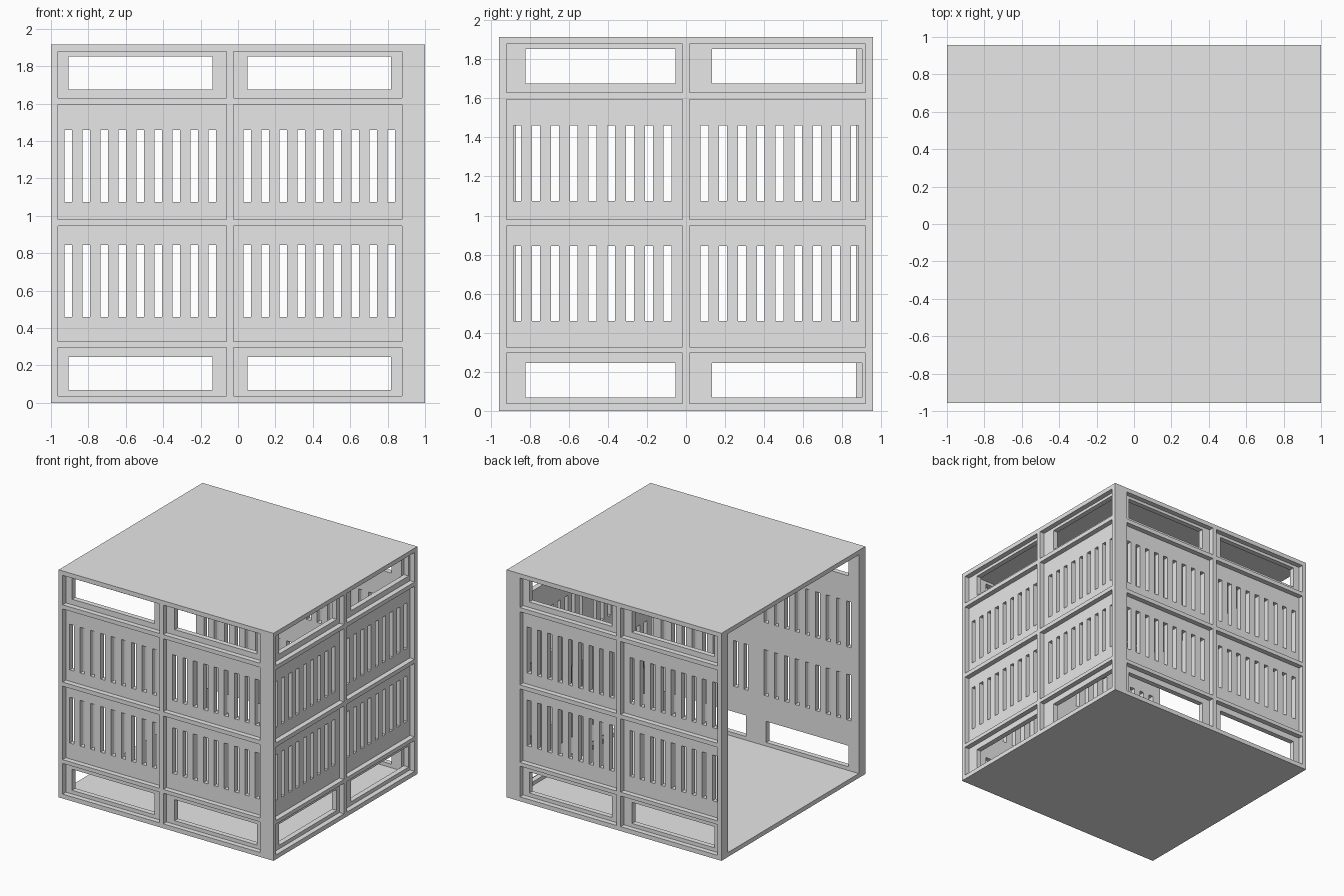
import bpy
import bmesh

old = bpy.data.objects.get("Cube")
if old:
    bpy.data.objects.remove(old)

grey = bpy.data.materials.new("light_grey")
grey.use_nodes = True
colour = (0.8, 0.8, 0.8, 1)
grey.diffuse_color = colour
grey.node_tree.nodes["Principled BSDF"].inputs["Base Color"].default_value = colour

HALF = 0.957      # half depth of the box
TOP = 1.915       # total height
PLATE = 0.037     # floor, roof and rib thickness
RECESS = 0.043    # depth of panels behind the ribs
WALL = 0.087      # total wall thickness


def finish(name, bm):
    bmesh.ops.recalc_face_normals(bm, faces=bm.faces)
    mesh = bpy.data.meshes.new(name)
    bm.to_mesh(mesh)
    bm.free()
    mesh.materials.append(grey)
    obj = bpy.data.objects.new(name, mesh)
    bpy.context.collection.objects.link(obj)
    return obj


def sheet(name, place, size, holes, near, far):
    """Slab pierced by rectangular holes; place maps (along, depth, z)."""
    cuts_u = sorted({size[0], size[1]} | {h[i] for h in holes for i in (0, 1)})
    cuts_z = sorted({size[2], size[3]} | {h[i] for h in holes for i in (2, 3)})
    bm = bmesh.new()
    verts = {}

    def vert(u, z):
        if (u, z) not in verts:
            verts[u, z] = bm.verts.new(place(u, near, z))
        return verts[u, z]

    for a, b in zip(cuts_u, cuts_u[1:]):
        for c, d in zip(cuts_z, cuts_z[1:]):
            u, z = (a + b) / 2, (c + d) / 2
            if not any(h[0] < u < h[1] and h[2] < z < h[3] for h in holes):
                bm.faces.new([vert(a, c), vert(b, c), vert(b, d), vert(a, d)])
    loose = [v for v in bm.verts if not v.link_faces]
    bmesh.ops.delete(bm, geom=loose, context='VERTS')
    grown = bmesh.ops.extrude_face_region(bm, geom=bm.faces[:], use_keep_orig=True)
    shift = place_vector(place, far - near)
    moved = [g for g in grown["geom"] if isinstance(g, bmesh.types.BMVert)]
    bmesh.ops.translate(bm, verts=moved, vec=shift)
    return finish(name, bm)


def place_vector(place, depth):
    return [b - a for a, b in zip(place(0, 0, 0), place(0, depth, 0))]


def wall(name, place, start, end, window_shift):
    mid = (start + end) / 2
    # pierced panel: vent slots in two rows, windows above and below
    holes = []
    for side in (-1, 1):
        for low, high in ((0.46, 0.845), (1.075, 1.46)):
            for i in range(9):
                u = round(mid + side * (0.094 + 0.0962 * i), 4)
                holes.append((u - 0.02, u + 0.02, low, high))
        u = mid + window_shift + side * 0.478
        for low, high in ((0.068, 0.245), (1.676, 1.853)):
            holes.append((u - 0.384, u + 0.384, low, high))
    size = (start, end, PLATE, TOP - PLATE)
    sheet(name + "_panel", place, size, holes, RECESS, WALL)

    # raised ribs: end posts, centre post and three rails
    rib = PLATE / 2
    rails = [PLATE, 0.295, 0.327, 0.945, 0.98, 1.595, 1.63, TOP - PLATE]
    bays = []
    for a, b in ((start + PLATE, mid - rib), (mid + rib, end - PLATE)):
        for c, d in zip(rails[::2], rails[1::2]):
            bays.append((a, b, c, d))
    sheet(name + "_ribs", place, size, bays, 0, RECESS)


# three walls, with the right-hand end of the box left open
inner = 1 - WALL
wall("front_wall", lambda u, d, z: (u, d - HALF, z), -1, inner, 0)
wall("back_wall", lambda u, d, z: (u, HALF - d, z), -1, inner, 0)
wall("left_wall", lambda u, d, z: (1 - d, u, z), -HALF, HALF, 0.04)

# floor and roof plates
for name, base in (("floor", 0), ("roof", TOP - PLATE)):
    bm = bmesh.new()
    bmesh.ops.create_cube(bm, size=1)
    bmesh.ops.scale(bm, vec=(2, 2 * HALF, PLATE), verts=bm.verts)
    bmesh.ops.translate(bm, vec=(0, 0, base + PLATE / 2), verts=bm.verts)
    finish(name, bm)
